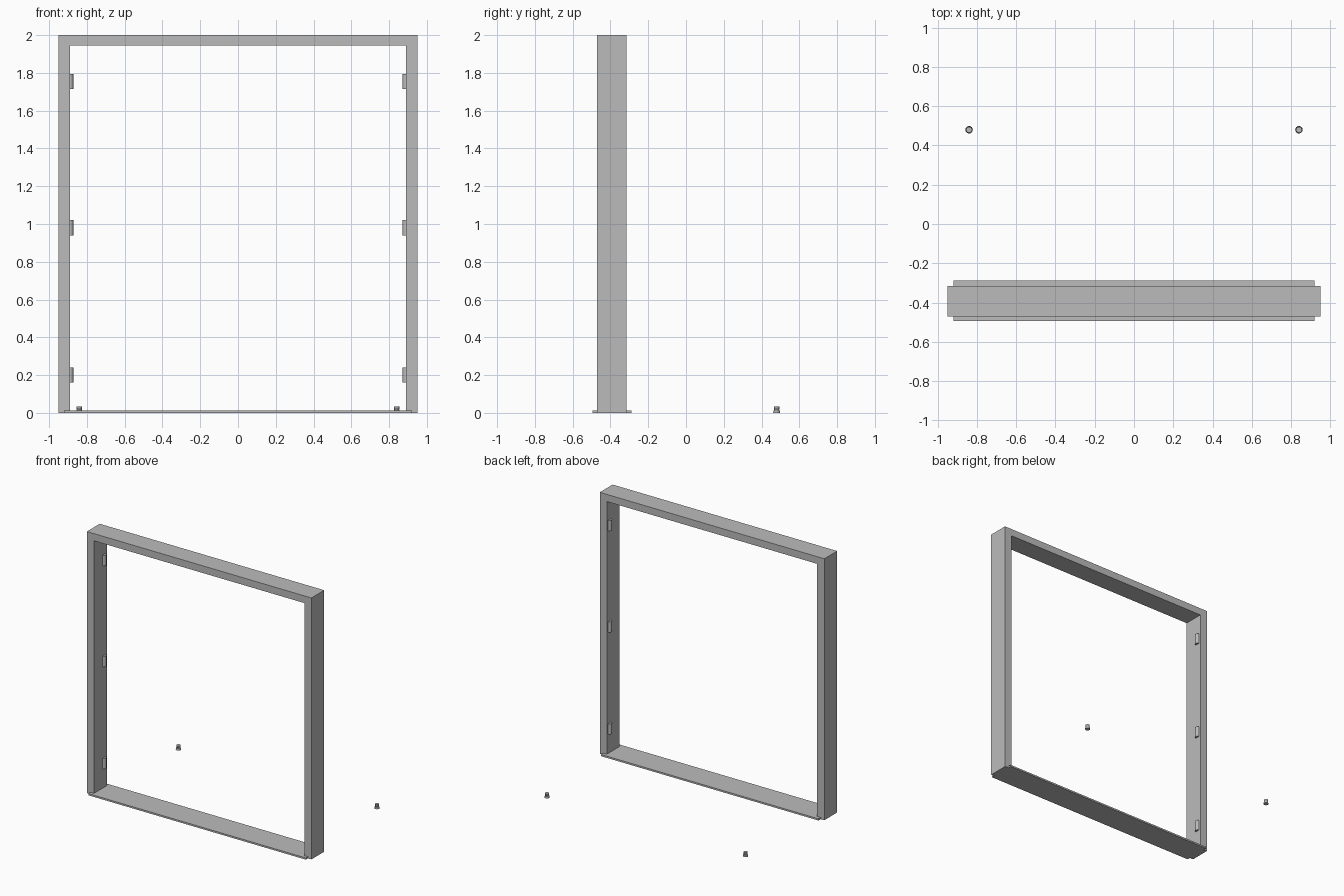
import bpy, bmesh, math

if "Cube" in bpy.data.objects:
    bpy.data.objects.remove(bpy.data.objects["Cube"])

grey = bpy.data.materials.new("light grey")
grey.diffuse_color = (0.5, 0.5, 0.5, 1)
grey.use_nodes = True
grey.node_tree.nodes["Principled BSDF"].inputs["Base Color"].default_value = grey.diffuse_color


def finish(name, bm):
    mesh = bpy.data.meshes.new(name)
    bmesh.ops.recalc_face_normals(bm, faces=bm.faces)
    bm.to_mesh(mesh)
    bm.free()
    mesh.materials.append(grey)
    obj = bpy.data.objects.new(name, mesh)
    bpy.context.collection.objects.link(obj)
    return obj


def box(name, x0, x1, y0, y1, z0, z1):
    bm = bmesh.new()
    bmesh.ops.create_cube(bm, size=1)
    for v in bm.verts:
        v.co = (x1 if v.co.x > 0 else x0,
                y1 if v.co.y > 0 else y0,
                z1 if v.co.z > 0 else z0)
    return finish(name, bm)


def lathe(name, x, y, profile, sides=24):
    """Closed turned solid from (radius, height) rings."""
    bm = bmesh.new()
    rings = [[bm.verts.new((x + r * math.cos(2 * math.pi * i / sides),
                            y + r * math.sin(2 * math.pi * i / sides), z))
              for i in range(sides)] for r, z in profile]
    for a, b in zip(rings, rings[1:]):
        for i in range(sides):
            j = (i + 1) % sides
            bm.faces.new((a[i], a[j], b[j], b[i])).smooth = True
    bm.faces.new(rings[0][::-1])
    bm.faces.new(rings[-1])
    for e in bm.edges:
        if len(e.link_faces) == 2 and e.calc_face_angle() > math.radians(30):
            e.smooth = False
    return finish(name, bm)


FRONT, BACK = -0.47, -0.315

# Frame: top beam and threshold plate
box("top_beam", -0.89, 0.89, FRONT, BACK, 1.945, 2.0)
box("threshold", -0.92, 0.92, -0.495, -0.288, 0.0, 0.013)

for s, side in ((-1, "left"), (1, "right")):
    # Upright jamb
    xs = sorted((s * 0.95, s * 0.89))
    box(side + "_jamb", *xs, FRONT, BACK, 0.0, 2.0)
    # Hinge barrels half sunk into the inner face
    for z, level in ((0.2, "lower"), (0.98, "middle"), (1.755, "upper")):
        lathe(f"{side}_{level}_hinge", s * 0.89, -0.348,
              [(0.018, z - 0.04), (0.018, z + 0.04)])
    # Floor door stop: tapered foot with a cap
    lathe(side + "_door_stop", s * 0.84, 0.48,
          [(0.019, 0.0), (0.013, 0.02), (0.015, 0.02), (0.015, 0.033)])
